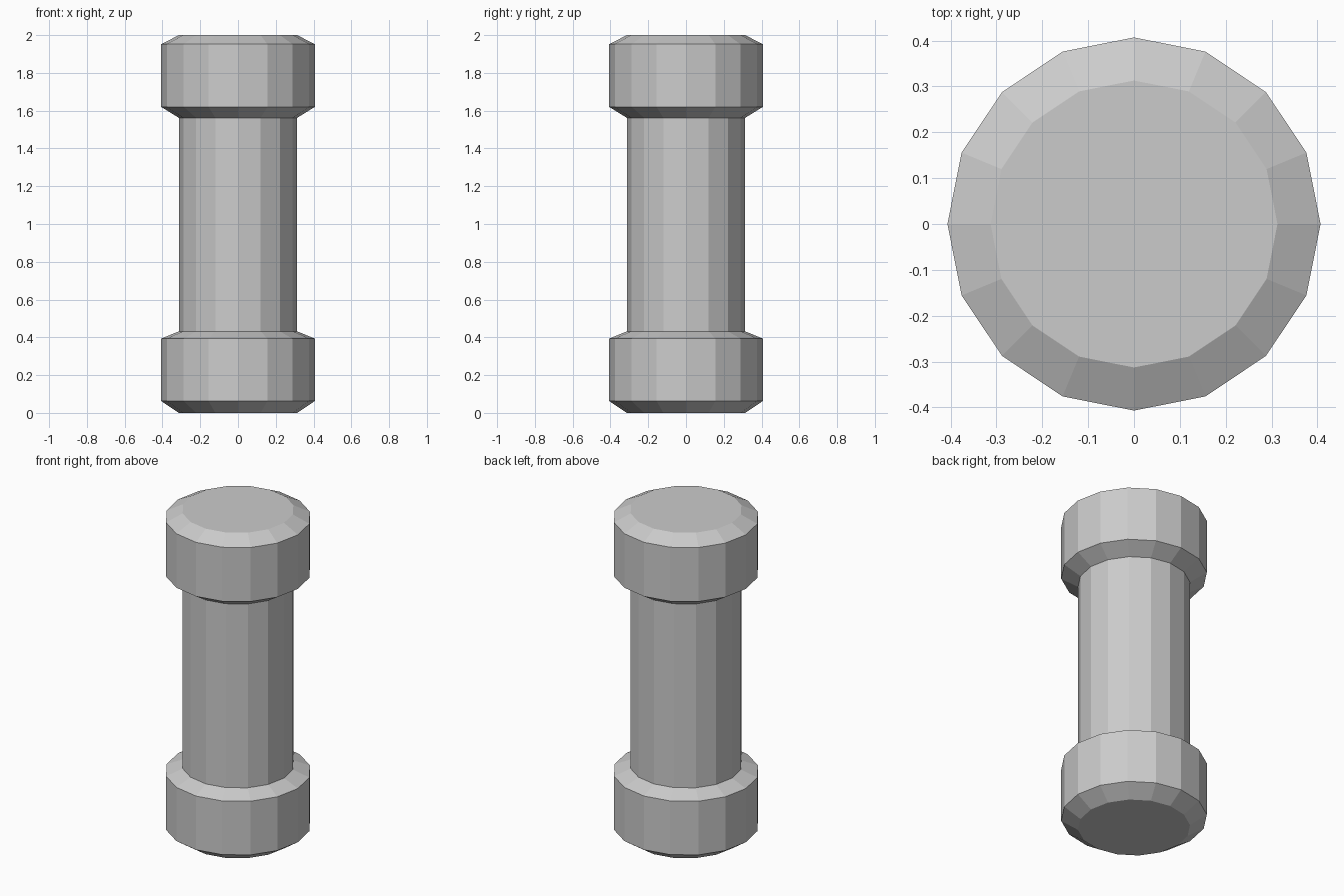
import bpy, bmesh
from math import cos, sin, tau

if "Cube" in bpy.data.objects:
    bpy.data.objects.remove(bpy.data.objects["Cube"])

SIDES = 16
SHAFT_R, CAP_R = 0.313, 0.407


def lathe(name, profile):
    """Revolve (radius, z) points into a closed, flat-shaded solid."""
    bm = bmesh.new()
    rings = [[bm.verts.new((r * cos(tau * i / SIDES), r * sin(tau * i / SIDES), z))
              for i in range(SIDES)] for r, z in profile]
    for low, high in zip(rings, rings[1:]):
        for i in range(SIDES):
            j = (i + 1) % SIDES
            bm.faces.new((low[i], low[j], high[j], high[i]))
    bm.faces.new(rings[0][::-1])
    bm.faces.new(rings[-1])
    mesh = bpy.data.meshes.new(name)
    bm.to_mesh(mesh)
    bm.free()
    obj = bpy.data.objects.new(name, mesh)
    bpy.context.collection.objects.link(obj)
    return obj


# One continuous column: bevelled foot, slim shaft, bevelled head
lathe("column", [
    (SHAFT_R, 0.0), (CAP_R, 0.063), (CAP_R, 0.393), (SHAFT_R, 0.432),
    (SHAFT_R, 1.562), (CAP_R, 1.62), (CAP_R, 1.952), (SHAFT_R, 2.0),
])
